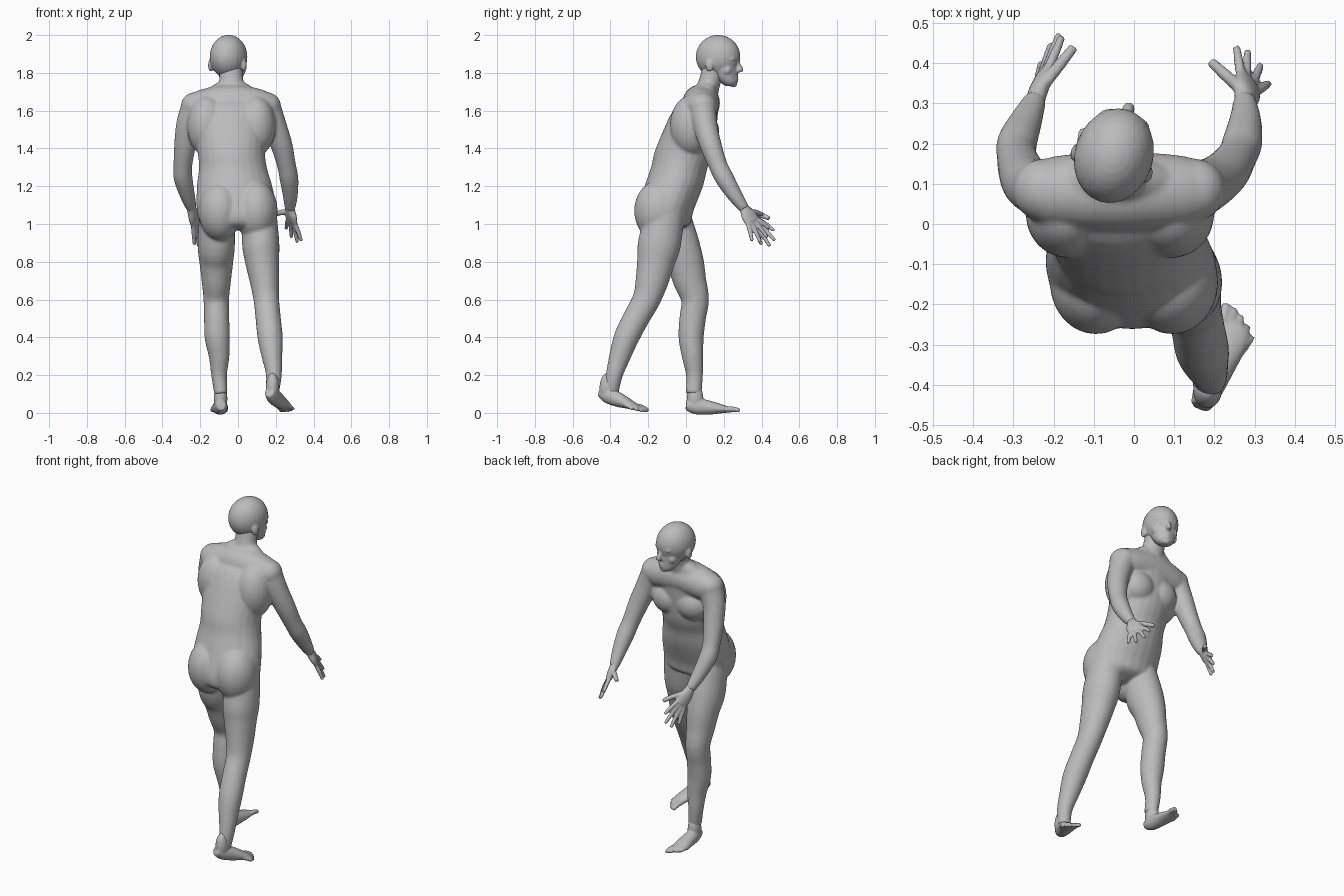
import bpy
import bmesh
import math
from mathutils import Vector, Matrix

default_cube = bpy.data.objects.get("Cube")
if default_cube:
    bpy.data.objects.remove(default_cube, do_unlink=True)

SIDES, STEPS = 24, 4
X_AXIS, Y_AXIS, Z_AXIS = Matrix.Identity(3)
bm = bmesh.new()

grey = (.5, .5, .5, 1)
skin = bpy.data.materials.new("plain_grey")
skin.use_nodes = True
skin.diffuse_color = grey
skin.node_tree.nodes["Principled BSDF"].inputs["Base Color"].default_value = grey


def finish(name, iterations):
    """Fuse the shapes made so far into one smooth object."""
    mesh = bpy.data.meshes.new(name)
    bm.to_mesh(mesh)
    bm.clear()
    mesh.materials.append(skin)
    part = bpy.data.objects.new(name, mesh)
    bpy.context.collection.objects.link(part)
    fuse = part.modifiers.new("fuse", "REMESH")
    fuse.mode, fuse.voxel_size, fuse.use_smooth_shade = "VOXEL", .006, True
    soften = part.modifiers.new("soften", "SMOOTH")
    soften.factor, soften.iterations = .5, iterations


def resample(rows):
    """Catmull-Rom interpolation of section rows."""
    rows = [Vector(row) for row in rows]
    last, smooth_rows = len(rows) - 1, []
    for i in range(last):
        start, end = rows[i], rows[i + 1]
        leave = (end - rows[max(i - 1, 0)]) / 2
        arrive = (rows[min(i + 2, last)] - start) / 2
        for step in range(STEPS):
            t = step / STEPS
            ease = t * t * (3 - 2 * t)
            smooth_rows.append(start.lerp(end, ease) + leave * t * (1 - t) ** 2
                               - arrive * t * t * (1 - t))
    return smooth_rows + [rows[last]]


def loft(rows, side=X_AXIS, flat=False, matrix=Matrix()):
    """Closed tube through rows of x, y, z, half width, half depth."""
    rows = resample(rows)
    centres = [Vector(row[:3]) for row in rows]
    last, rings, faces = len(rows) - 1, [], []
    for i, row in enumerate(rows):
        along = centres[min(i + 1, last)] - centres[max(i - 1, 0)]
        along = Z_AXIS if flat else along.normalized()
        u = (side - along * side.dot(along)).normalized()
        v = along.cross(u)
        ring = []
        for k in range(SIDES):
            angle = math.tau * k / SIDES
            point = centres[i] + u * row[3] * math.cos(angle) + v * row[4] * math.sin(angle)
            ring.append(bm.verts.new(matrix @ point))
        rings.append(ring)
    for low, high in zip(rings, rings[1:]):
        for k in range(SIDES):
            n = (k + 1) % SIDES
            faces.append(bm.faces.new((low[k], low[n], high[n], high[k])))
    faces += [bm.faces.new(rings[0][::-1]), bm.faces.new(rings[-1])]
    bmesh.ops.recalc_face_normals(bm, faces=faces)


def ball(centre, radii, matrix=Matrix()):
    shape = matrix @ Matrix.Translation(centre) @ Matrix.Diagonal((*radii, 1))
    bmesh.ops.create_uvsphere(bm, u_segments=SIDES, v_segments=16, radius=1, matrix=shape)


def digit(base, tip, radius):
    """Finger or toe, slightly arched and tapered."""
    middle = base.lerp(tip, .5) + Z_AXIS * radius * .3
    loft([(*base, radius, radius), (*middle, radius, radius),
          (*tip, radius * .8, radius * .8)])


def fan(root, first, last, count, bulge):
    """Tips spread from first to last, the middle ones reaching further from root."""
    for i in range(count):
        t = i / (count - 1)
        yield root + (first.lerp(last, t) - root) * (1 + bulge * t * (1 - t))


def hand(wrist, index_tip, little_tip, thumb_tip):
    wrist, index_tip, little_tip = Vector(wrist), Vector(index_tip), Vector(little_tip)
    index, little = wrist.lerp(index_tip, .5), wrist.lerp(little_tip, .5)
    across, knuckles = index - little, (index + little) / 2
    half = across.length / 2 + .012
    cuff = wrist.lerp(knuckles, -.4)
    loft([(*cuff, .026, .026), (*wrist, .028, .024),
          (*wrist.lerp(knuckles, .5), half, .022), (*knuckles, half, .016)],
         side=across.normalized())
    for i, tip in enumerate(fan(wrist, index_tip, little_tip, 4, .9)):
        digit(index.lerp(little, i / 3), tip, .012)
    digit(wrist.lerp(index, .3), Vector(thumb_tip), .015)


def foot(heel, ball_joint, big_tip, little_tip):
    heel, ball_joint = Vector(heel), Vector(ball_joint)
    sections = [(0, .025, .025), (.2, .036, .042), (.5, .042, .038),
                (.8, .046, .023), (1, .037, .013)]
    loft([(*heel.lerp(ball_joint, t), width, height) for t, width, height in sections],
         side=(ball_joint - heel).cross(Z_AXIS).normalized())
    ball(heel.lerp(ball_joint, .2) + Z_AXIS * .04, (.036, .044, .08))  # ankle
    tips = fan(heel, Vector(big_tip), Vector(little_tip), 5, .2)
    for i, tip in enumerate(tips):
        digit(tip.lerp(heel, .25), tip, .014 - .001 * i)


# Torso from crotch to neck: y, z, half width, half depth; it leans sideways to the waist
torso = [(-.12, .97, .11, .07), (-.115, 1, .19, .135), (-.11, 1.07, .212, .15),
         (-.065, 1.2, .2, .155), (-.035, 1.3, .18, .15), (-.005, 1.4, .18, .155),
         (.05, 1.6, .2, .12), (.085, 1.67, .18, .085), (.105, 1.72, .12, .06),
         (.115, 1.75, .07, .05)]
loft([(.09 - .09 * min(row[1], 1.4), *row) for row in torso], flat=True)
for s in (-1, 1):
    ball((s * .095, -.145, 1.07), (.115, .13, .16))  # buttock
    ball((s * .08 - .03, .085, 1.49), (.105, .092, .1))  # chest
    ball((s * .13 - .035, .025, 1.52), (.105, .11, .16))  # shoulder blade

# Shoulder yoke
yoke = [(-.25, 1.6, .07), (-.19, 1.62, .09), (-.035, 1.64, .1), (.12, 1.62, .09), (.17, 1.6, .07)]
loft([(x, .08, z, r, r) for x, z, r in yoke], side=Y_AXIS)

# Neck
loft([(-.035, .1, 1.67, .09, .065), (-.035, .125, 1.75, .065, .058),
      (-.04, .15, 1.84, .063, .062)])

# Arms share y, z and radius from shoulder to wrist
arm_profile = [(.085, 1.625, .075), (.1, 1.53, .065), (.13, 1.42, .058), (.17, 1.31, .05),
               (.205, 1.24, .05), (.26, 1.15, .04), (.31, 1.08, .028)]
right_arm = (-.225, -.262, -.28, -.292, -.29, -.267, -.245)
left_arm = (.15, .19, .23, .257, .27, .277, .275)
for arm in (right_arm, left_arm):
    ball((arm[0], *arm_profile[0][:2]), (.078, .078, .073))  # shoulder
    loft([(x, y, z, r, r) for x, (y, z, r) in zip(arm, arm_profile)])

# Legs share height, half width and half depth from hip to ankle
leg_profile = [(1.1, .09, .1), (.9, .099, .114), (.8, .09, .1), (.7, .078, .088),
               (.6, .068, .074), (.5, .067, .07), (.4, .067, .067), (.3, .055, .057),
               (.2, .042, .045), (.1, .036, .042)]
forward_leg = [(-.11, -.095), (-.115, -.045), (-.115, -.005), (-.115, .02), (-.115, .048),
               (-.113, .035), (-.11, .027), (-.1, .035), (-.1, .045), (-.09, .04)]
trailing_leg = [(.11, -.1), (.12, -.14), (.128, -.16), (.14, -.18), (.15, -.21),
                (.16, -.265), (.17, -.315), (.18, -.35), (.19, -.38), (.18, -.4)]
for leg in (forward_leg, trailing_leg):
    loft([(x, y, *section) for (x, y), section in zip(leg, leg_profile)])
finish("body", 20)

# Head, turned slightly to one side
turn = Matrix.Translation((-.05, .17, 0)) @ Matrix.Rotation(-.3, 4, "Z")
ball((0, 0, 1.885), (.098, .12, .116), turn)
loft([(0, .07, 1.73, .025, .025), (0, .06, 1.75, .05, .045),
      (0, .04, 1.8, .07, .066), (0, .03, 1.9, .085, .08)], flat=True, matrix=turn)
loft([(0, .1, 1.87, .01, .01), (0, .122, 1.815, .016, .018),
      (0, .1, 1.8, .01, .01)], flat=True, matrix=turn)  # nose
for height in (1.763, 1.777):
    ball((0, .098, height), (.025, .014, .008), turn)  # lip
ball((0, .085, 1.74), (.02, .02, .016), turn)  # chin
for s in (-1, 1):
    ball((s * .036, .09, 1.873), (.03, .02, .01), turn)  # brow
    ball((s * .036, .088, 1.848), (.017, .016, .01), turn)  # eye
    ball((s * .05, .06, 1.815), (.025, .03, .03), turn)  # cheek
    ball((s * .093, -.02, 1.84), (.013, .022, .034), turn)  # ear
finish("head", 4)

# Hands
hand((-.245, .31, 1.08), (-.18, .465, .965), (-.23, .4, .89), (-.15, .44, 1.03))
hand((.275, .31, 1.08), (.255, .44, .975), (.335, .35, .91), (.19, .405, 1.05))
finish("hands", 3)

# Feet, the trailing one with its heel raised
foot((-.09, 0, .04), (-.1, .24, .016), (-.065, .285, .012), (-.14, .19, .012))
foot((.165, -.455, .11), (.255, -.25, .025), (.23, -.2, .012), (.295, -.28, .018))
finish("feet", 3)
